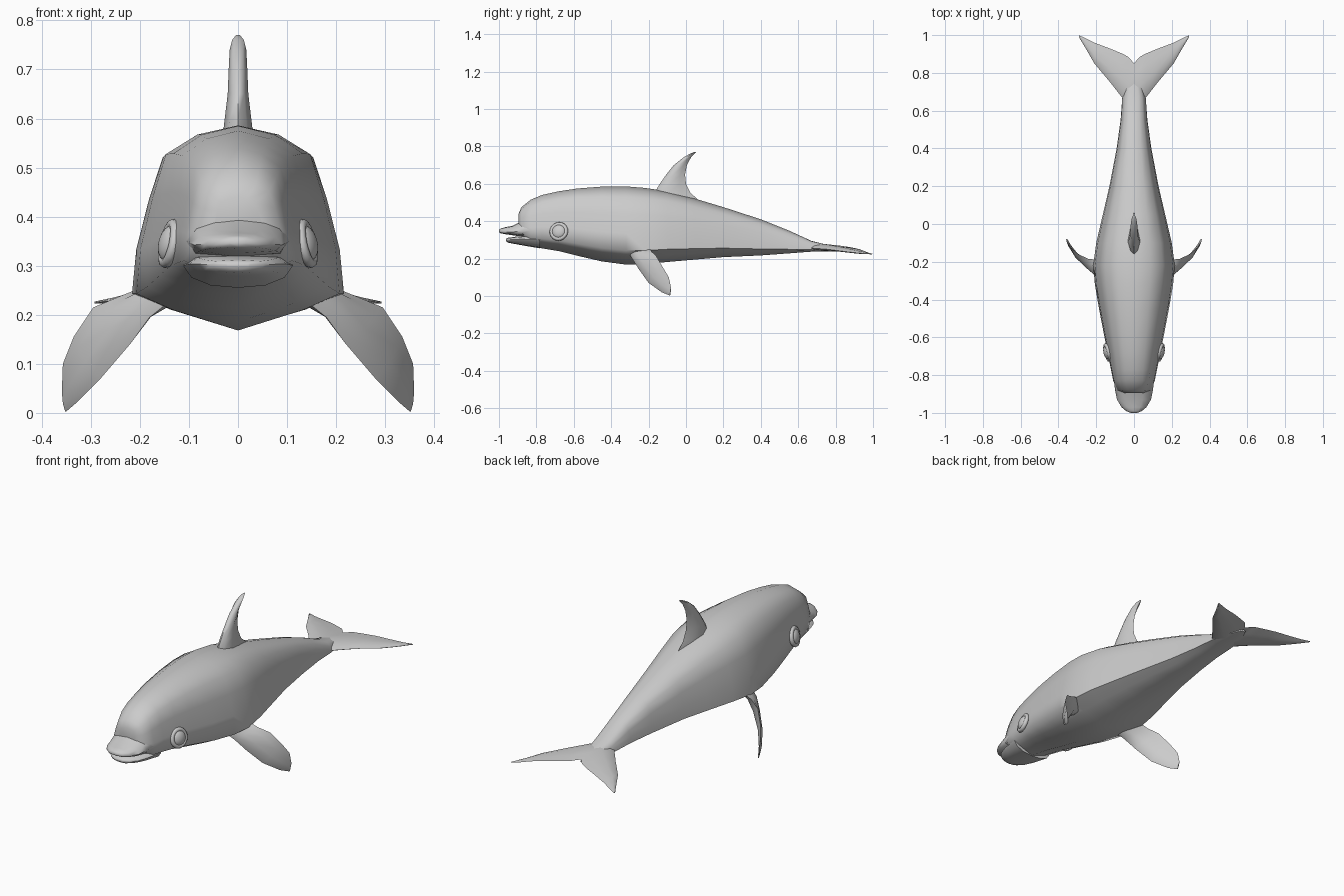
import bpy
import bmesh
from mathutils import Vector
from math import radians

default_cube = bpy.data.objects.get("Cube")
if default_cube:
    bpy.data.objects.remove(default_cube, do_unlink=True)

skin = bpy.data.materials.new("plain_grey")
skin.use_nodes = True
grey = (0.6, 0.6, 0.6, 1)
skin.diffuse_color = grey
skin.node_tree.nodes["Principled BSDF"].inputs["Base Color"].default_value = grey


def finish(obj, angle=70):
    """Give the part its material and smooth shading."""
    obj.data.materials.clear()
    obj.data.materials.append(skin)
    bpy.ops.object.select_all(action="DESELECT")
    obj.select_set(True)
    bpy.context.view_layer.objects.active = obj
    bpy.ops.object.shade_smooth_by_angle(angle=radians(angle))
    return obj


def loft(name, rings):
    """Skin closed rings of equal length and cap both ends."""
    bm = bmesh.new()
    rows = [[bm.verts.new(p) for p in ring] for ring in rings]
    count = len(rows[0])
    for a, b in zip(rows, rows[1:]):
        for i in range(count):
            j = (i + 1) % count
            bm.faces.new((a[i], a[j], b[j], b[i]))
    bm.faces.new(rows[0])
    bm.faces.new(rows[-1])
    bmesh.ops.recalc_face_normals(bm, faces=bm.faces)
    mesh = bpy.data.meshes.new(name)
    bm.to_mesh(mesh)
    bm.free()
    obj = bpy.data.objects.new(name, mesh)
    bpy.context.collection.objects.link(obj)
    return finish(obj)


def body_ring(station, half):
    """Symmetric cross-section fitted to y, top, bottom and half width."""
    y, top, bottom, width = station
    right = [(u * width, y, bottom + v * (top - bottom)) for u, v in half]
    left = [(-x, y, z) for x, y, z in reversed(right[1:-1])]
    return right + left


def blade_ring(lead, trail, normal, thick):
    """Lens-shaped fin section between its leading and trailing edge."""
    lead, trail = Vector(lead), Vector(trail)
    shape = [(0, 0), (0.12, 0.6), (0.4, 1), (0.75, 0.5),
             (1, 0), (0.75, -0.5), (0.4, -1), (0.12, -0.6)]
    return [lead.lerp(trail, s) + normal * (t * thick) for s, t in shape]


def mirrored(points):
    return [(-x, y, z) for x, y, z in points]


# Body from melon to tail stock: y, top, bottom, half width
trunk = [(0, 1), (0.4, 0.955), (0.71, 0.86), (0.84, 0.65), (0.96, 0.4),
         (1, 0.18), (0.64, 0.1), (0, 0)]
stations = [
    (-0.895, 0.44, 0.36, 0.05), (-0.88, 0.475, 0.31, 0.09),
    (-0.83, 0.515, 0.265, 0.11), (-0.77, 0.54, 0.255, 0.122),
    (-0.68, 0.56, 0.24, 0.14), (-0.58, 0.575, 0.215, 0.16),
    (-0.45, 0.585, 0.185, 0.185), (-0.32, 0.586, 0.168, 0.207),
    (-0.22, 0.578, 0.17, 0.216), (-0.1, 0.56, 0.182, 0.2),
    (0.05, 0.52, 0.195, 0.165), (0.2, 0.475, 0.208, 0.13),
    (0.4, 0.41, 0.217, 0.092), (0.55, 0.35, 0.228, 0.071),
    (0.67, 0.295, 0.237, 0.062), (0.78, 0.268, 0.238, 0.04),
    (0.84, 0.253, 0.242, 0.01)]
loft("body", [body_ring(s, trunk) for s in stations])

# Beak: rounded upper and lower jaws
oval = [(0, 1), (0.5, 0.93), (0.85, 0.7), (1, 0.35), (0.85, 0.1), (0, 0)]
upper = [(-0.8, 0.43, 0.31, 0.11), (-0.88, 0.4, 0.318, 0.1),
         (-0.93, 0.375, 0.325, 0.09), (-0.97, 0.367, 0.331, 0.066),
         (-0.99, 0.361, 0.335, 0.042), (-1, 0.356, 0.341, 0.018)]
lower = [(-0.78, 0.325, 0.255, 0.112), (-0.87, 0.322, 0.27, 0.098),
         (-0.92, 0.316, 0.279, 0.08), (-0.95, 0.312, 0.285, 0.054),
         (-0.963, 0.307, 0.293, 0.025)]
loft("upper_jaw", [body_ring(s, oval) for s in upper])
loft("lower_jaw", [body_ring(s, [(u, 1 - v) for u, v in reversed(oval)])
                   for s in lower])

# Swept dorsal fin: height, leading y, trailing y, half thickness
dorsal = [(0.48, -0.2, 0.1, 0.036), (0.52, -0.18, 0.06, 0.034),
          (0.55, -0.17, 0.025, 0.033), (0.6, -0.14, 0, 0.027),
          (0.65, -0.105, -0.005, 0.021), (0.7, -0.065, 0.005, 0.019),
          (0.74, -0.015, 0.026, 0.017), (0.76, 0.02, 0.045, 0.012),
          (0.77, 0.043, 0.056, 0.004)]
loft("dorsal_fin", [blade_ring((0, a, z), (0, b, z), Vector((1, 0, 0)), t)
                    for z, a, b, t in dorsal])

# Tail flukes: half span, leading y, trailing y, height, half thickness
fluke = [(0, 0.6, 0.85, 0.262, 0.02), (0.03, 0.63, 0.885, 0.26, 0.019),
         (0.065, 0.672, 0.903, 0.256, 0.017), (0.13, 0.755, 0.93, 0.25, 0.013),
         (0.21, 0.85, 0.96, 0.238, 0.009), (0.25, 0.92, 0.98, 0.23, 0.006),
         (0.292, 0.99, 1, 0.225, 0.002)]
span = [(-x, *rest) for x, *rest in reversed(fluke[1:])] + fluke
loft("tail_flukes", [blade_ring((x, a, z), (x, b, z), Vector((0, 0, 1)), t)
                     for x, a, b, z, t in span])

# Pectoral flippers: leading edge, trailing edge, half thickness
lead_edge = [(0.13, -0.31, 0.235), (0.18, -0.285, 0.195), (0.22, -0.25, 0.14),
             (0.28, -0.2, 0.07), (0.33, -0.13, 0.02), (0.351, -0.085, 0.002)]
trail_edge = [(0.18, -0.19, 0.26), (0.24, -0.185, 0.238), (0.295, -0.16, 0.215),
              (0.335, -0.125, 0.155), (0.357, -0.092, 0.1), (0.359, -0.08, 0.045)]
thickness = [0.03, 0.022, 0.016, 0.011, 0.007, 0.003]
flipper = []
for i, (a, b, t) in enumerate(zip(lead_edge, trail_edge, thickness)):
    inner, outer = max(i - 1, 0), min(i + 1, len(lead_edge) - 1)
    along = Vector(lead_edge[outer]) - Vector(lead_edge[inner])
    normal = along.cross(Vector(b) - Vector(a)).normalized()
    flipper.append(blade_ring(a, b, normal, t))
loft("left_flipper", flipper)
loft("right_flipper", [mirrored(ring) for ring in flipper])

# Eyes with a raised lid around each
for side, sign in (("left", 1), ("right", -1)):
    turn = (0, radians(90 - sign * 12), sign * radians(-14))
    place = (sign * 0.14, -0.68, 0.345)
    bpy.ops.mesh.primitive_uv_sphere_add(
        segments=16, ring_count=10, radius=0.038, location=place, rotation=turn)
    eye = bpy.context.object
    eye.name = side + "_eye"
    eye.scale.z = 0.55
    finish(eye)
    bpy.ops.mesh.primitive_torus_add(
        major_segments=20, minor_segments=8, major_radius=0.04,
        minor_radius=0.011, location=place, rotation=turn)
    lid = bpy.context.object
    lid.name = side + "_eyelid"
    finish(lid)
